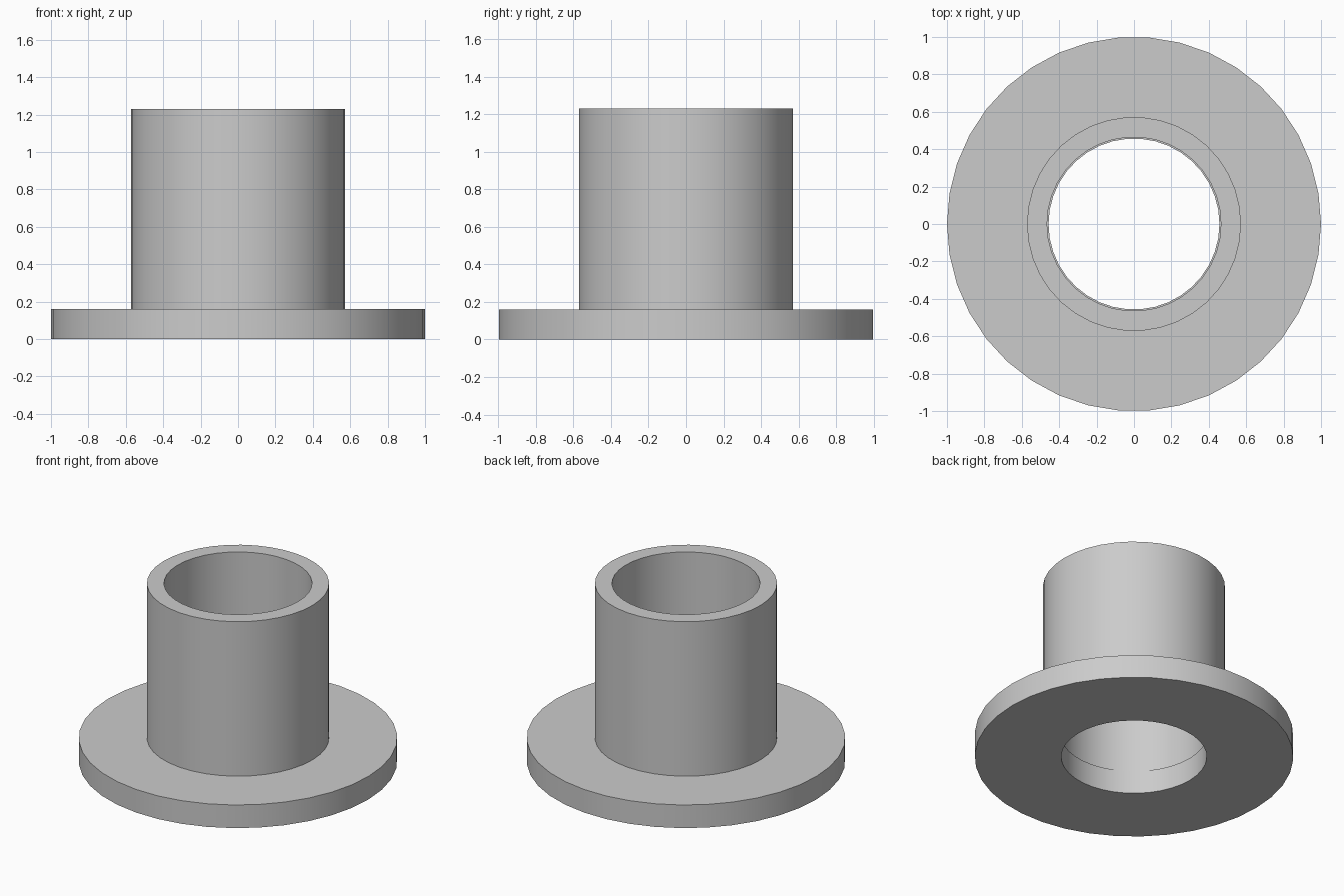
import bpy
import math

cube = bpy.data.objects.get("Cube")
if cube:
    bpy.data.objects.remove(cube, do_unlink=True)

SIDES = 38

# Single plain grey
grey = bpy.data.materials.new("plain grey")
grey.use_nodes = True
color = (0.6, 0.6, 0.6, 1.0)
grey.diffuse_color = color
grey.node_tree.nodes["Principled BSDF"].inputs["Base Color"].default_value = color


def ring(name, outer, inner, bottom, top):
    """Revolve a rectangular section into a closed hollow ring."""
    section = [(outer, bottom), (outer, top), (inner, top), (inner, bottom)]
    n = len(section)
    verts, faces = [], []
    for i in range(SIDES):
        a = math.tau * i / SIDES
        verts += [(r * math.cos(a), r * math.sin(a), z) for r, z in section]
        j = (i + 1) % SIDES
        for k in range(n):
            m = (k + 1) % n
            faces.append((i * n + k, j * n + k, j * n + m, i * n + m))
    mesh = bpy.data.meshes.new(name)
    mesh.from_pydata(verts, [], faces)
    mesh.materials.append(grey)
    obj = bpy.data.objects.new(name, mesh)
    bpy.context.collection.objects.link(obj)
    bpy.ops.object.select_all(action="DESELECT")
    obj.select_set(True)
    bpy.context.view_layer.objects.active = obj
    bpy.ops.object.shade_smooth_by_angle(angle=math.radians(30))
    return obj


# Wide base flange, with a hole slightly narrower than the tube bore
ring("base_flange", 1.0, 0.457, 0.0, 0.16)

# Upright tube standing on the flange
ring("upright_tube", 0.572, 0.465, 0.16, 1.23)
